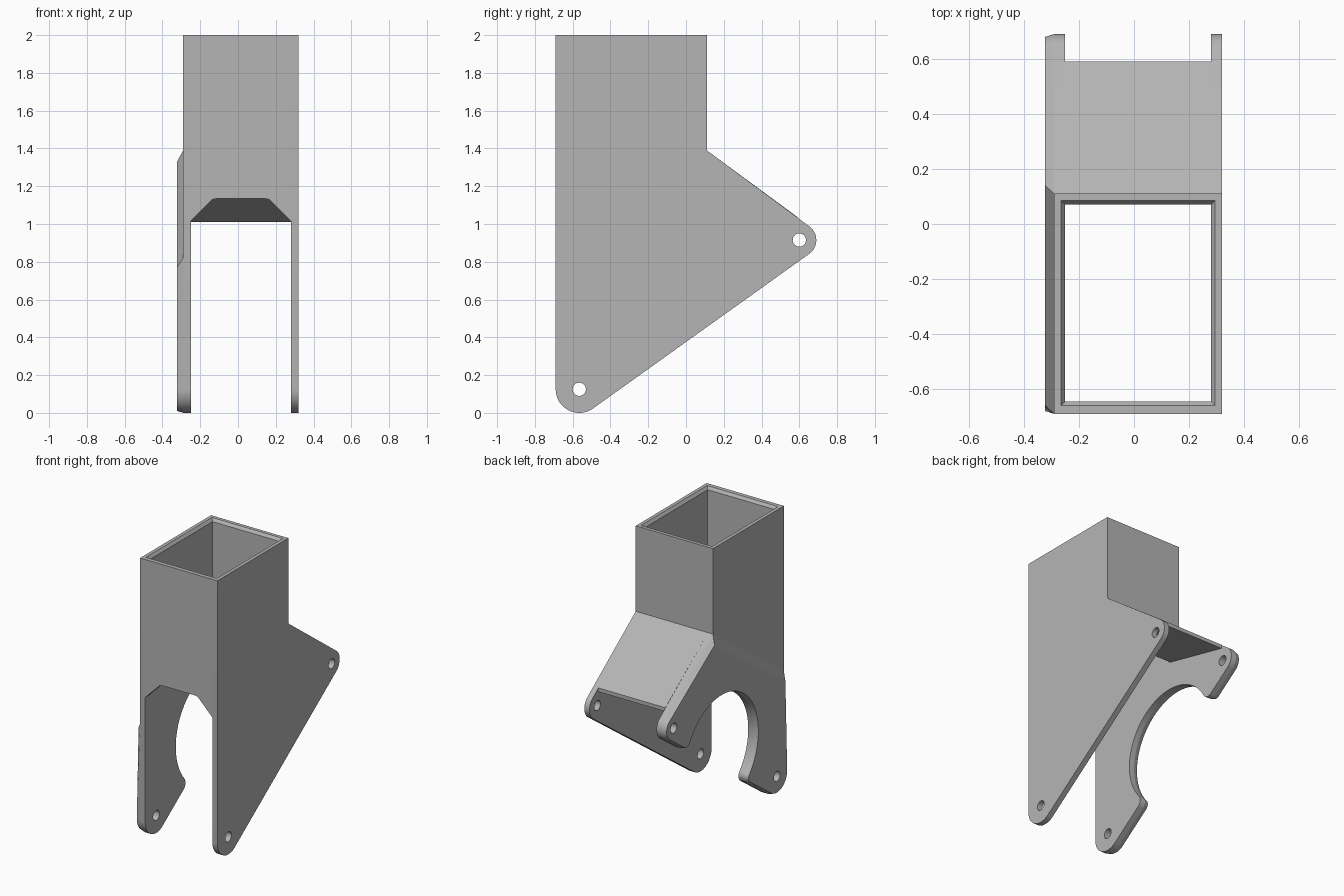
import bpy, bmesh
from math import radians, cos, sin, sqrt, asin, atan2, degrees, hypot

if "Cube" in bpy.data.objects:
    bpy.data.objects.remove(bpy.data.objects["Cube"], do_unlink=True)

grey = bpy.data.materials.new("plain grey")
grey.use_nodes = True
colour = (0.46, 0.46, 0.46, 1)
grey.diffuse_color = colour
grey.node_tree.nodes["Principled BSDF"].inputs["Base Color"].default_value = colour

# Shared layout in the side plane (y, z)
FRONT, BACK, TOP, RIM = -0.69, 0.11, 2.0, 1.98
IN_R, IN_L, OUT_R, OUT_L = -0.25, 0.28, -0.29, 0.32
IN_FRONT, IN_BACK = -0.645, 0.07
FOOT, FOOT_R = (-0.565, 0.125), 0.125
TIP, TIP_R = (0.6, 0.915), 0.09
BITE, BITE_R, FILLET = (0.06, 0.53), 0.405, 0.05
SHOULDER = (BACK, 1.39)


def arc(c, r, a0, a1, n):
    steps = [radians(a0 + (a1 - a0) * i / n) for i in range(n + 1)]
    return [(c[0] + r * cos(a), c[1] + r * sin(a)) for a in steps]


def lower_outline(inset=0, bite=False, shoulder=SHOULDER):
    """Foot, lower edge with optional round bite, and tip, counter-clockwise."""
    ra, rb = FOOT_R - inset, TIP_R - inset
    dy, dz = TIP[0] - FOOT[0], TIP[1] - FOOT[1]
    slope = degrees(atan2(dz, dy) + asin((ra - rb) / hypot(dy, dz)))
    down = slope - 90
    ux, uz = cos(radians(slope)), sin(radians(slope))
    pts = arc(FOOT, ra, 180, 360 + down, 16)
    if bite:
        r, f = BITE_R + inset, FILLET - inset
        # height of the bite centre above the lower edge
        h = ra + (BITE[1] - FOOT[1]) * ux - (BITE[0] - FOOT[0]) * uz
        t = sqrt((r + f) ** 2 - (h - f) ** 2)
        tilt = degrees(asin((h - f) / (r + f)))
        ends = [(BITE[0] + s * t * ux + (h - f) * uz,
                 BITE[1] + s * t * uz - (h - f) * ux) for s in (-1, 1)]
        pts += arc(ends[0], f, down, slope + tilt, 8)
        pts += arc(BITE, r, slope + tilt + 180, slope - tilt, 40)[1:-1]
        pts += arc(ends[1], f, slope - tilt + 180, 360 + down, 8)
    vy, vz = TIP[0] - shoulder[0], TIP[1] - shoulder[1]
    up = degrees(atan2(vz, vy) + asin(rb / hypot(vy, vz))) + 90
    return pts + arc(TIP, rb, down, up, 14)


def finish(name, bm):
    bmesh.ops.recalc_face_normals(bm, faces=bm.faces)
    mesh = bpy.data.meshes.new(name)
    bm.to_mesh(mesh)
    bm.free()
    mesh.materials.append(grey)
    ob = bpy.data.objects.new(name, mesh)
    bpy.context.collection.objects.link(ob)
    return ob


def loft(name, lower, upper):
    """Closed solid between two matching loops of 3D points."""
    bm = bmesh.new()
    a = [bm.verts.new(p) for p in lower]
    b = [bm.verts.new(p) for p in upper]
    bm.faces.new(a)
    bm.faces.new(b)
    for i in range(len(a)):
        j = (i + 1) % len(a)
        bm.faces.new((a[i], a[j], b[j], b[i]))
    return finish(name, bm)


def slab(name, x0, x1, near, far=None):
    return loft(name, [(x0, y, z) for y, z in near],
                [(x1, y, z) for y, z in far or near])


def select(ob):
    bpy.ops.object.select_all(action='DESELECT')
    ob.select_set(True)
    bpy.context.view_layer.objects.active = ob


def drill(ob):
    for centre in (FOOT, TIP):
        cutter = slab("hole_cutter", -1, 1, arc(centre, 0.035, 0, 345, 23))
        cutter.hide_render = True
        mod = ob.modifiers.new("hole", 'BOOLEAN')
        mod.operation, mod.solver, mod.object = 'DIFFERENCE', 'EXACT', cutter
        select(ob)
        bpy.ops.object.modifier_apply(modifier=mod.name)
        bpy.data.objects.remove(cutter, do_unlink=True)


# Side plates: the left one is full, the right one has the round bite
column = [SHOULDER, (BACK, RIM), (FRONT, RIM)]
left_plate = slab("left_plate", IN_L, OUT_L, lower_outline() + column)
right_plate = slab("right_plate", IN_R, OUT_R, lower_outline(bite=True) + column)

# Raised pad with chamfered borders on the outside of the right plate
inner_top = (0.14, 1.33)
right_pad = slab("right_pad", OUT_R, -0.323,
                 lower_outline(bite=True) + [SHOULDER, (FRONT, 0.82)],
                 lower_outline(0.01, True, inner_top) + [inner_top, (-0.66, 0.77)])
for ob in (left_plate, right_plate, right_pad):
    drill(ob)

# Front wall with a sloped opening at its lower edge
front_profile = [(IN_R, 1.015), (-0.15, 1.115), (-0.135, 1.13), (-0.11, 1.135),
                 (0.14, 1.135), (0.165, 1.13), (0.18, 1.115), (IN_L, 1.015),
                 (IN_L, RIM), (IN_R, RIM)]
front_wall = loft("front_wall", [(x, FRONT, z) for x, z in front_profile],
                  [(x, IN_FRONT, z) for x, z in front_profile])

# Back wall running into the wedge-shaped sloping bridge
back_wall = slab("back_wall_and_bridge", IN_R, IN_L,
                 [(IN_BACK, RIM), (IN_BACK, 1.135), (0.59, 1.01),
                  (0.59, 1.037), SHOULDER, (BACK, RIM)])

# Rim: rectangular ring with a chamfered inner edge
def rectangle(x0, x1, y0, y1, z):
    return [(x0, y0, z), (x1, y0, z), (x1, y1, z), (x0, y1, z)]

bm = bmesh.new()
c = 0.015
rings = [[bm.verts.new(p) for p in loop] for loop in (
    rectangle(OUT_R, OUT_L, FRONT, BACK, RIM),
    rectangle(OUT_R, OUT_L, FRONT, BACK, TOP),
    rectangle(IN_R - c, IN_L + c, IN_FRONT - c, IN_BACK + c, TOP),
    rectangle(IN_R, IN_L, IN_FRONT, IN_BACK, RIM))]
for k in range(4):
    p, q = rings[k], rings[(k + 1) % 4]
    for i in range(4):
        j = (i + 1) % 4
        bm.faces.new((p[i], p[j], q[j], q[i]))
rim = finish("top_rim", bm)

# Smooth the round edges, keep the corners sharp
for ob in (left_plate, right_plate, right_pad, front_wall, back_wall, rim):
    select(ob)
    bpy.ops.object.shade_smooth_by_angle(angle=radians(20))
